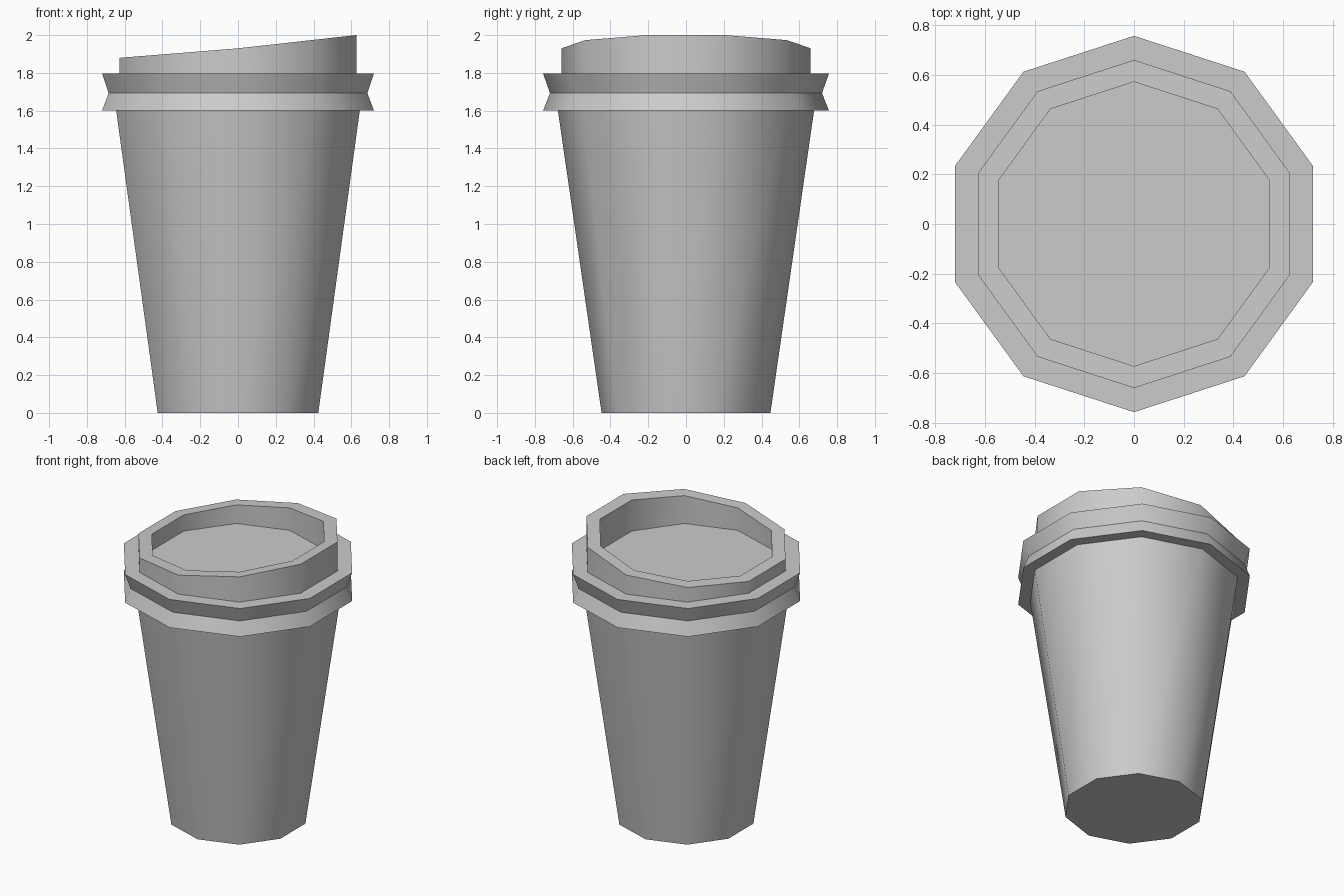
import bpy, math

if "Cube" in bpy.data.objects:
    bpy.data.objects.remove(bpy.data.objects["Cube"])

SIDES = 10


def rim_height(x):
    # The drinking rim slopes up towards +x, a little steeper past the middle
    return 1.93 + x * (0.112 if x > 0 else 0.08)


def lathe(name, profile, cap_start=False, cap_end=False):
    """Revolve (radius, height) points; height None means the sloped rim."""
    verts, faces = [], []
    for r, z in profile:
        for i in range(SIDES):
            a = math.pi / 2 + 2 * math.pi * i / SIDES
            x, y = r * math.cos(a), r * math.sin(a)
            verts.append((x, y, rim_height(x) if z is None else z))
    for k in range(len(profile) - 1):
        for i in range(SIDES):
            j = (i + 1) % SIDES
            a, b = k * SIDES, (k + 1) * SIDES
            faces.append((a + i, a + j, b + j, b + i))
    if cap_start:
        faces.append(tuple(reversed(range(SIDES))))
    if cap_end:
        faces.append(tuple(range(len(verts) - SIDES, len(verts))))
    mesh = bpy.data.meshes.new(name)
    mesh.from_pydata(verts, [], faces)
    mesh.update()
    ob = bpy.data.objects.new(name, mesh)
    bpy.context.collection.objects.link(ob)
    bpy.ops.object.select_all(action='DESELECT')
    ob.select_set(True)
    bpy.context.view_layer.objects.active = ob
    bpy.ops.object.shade_smooth_by_angle(angle=math.radians(37))
    return ob


# Tapered paper cup with a flat bottom
lathe("cup_body", [(0.447, 0), (0.678, 1.6)], cap_start=True)

# Lid: underside, pinched band, flange, raised sloping rim and recessed floor
lathe("lid", [(0.678, 1.6), (0.757, 1.6), (0.72, 1.693), (0.757, 1.797),
              (0.66, 1.797), (0.66, None), (0.572, None), (0.572, 1.773)],
      cap_end=True)
